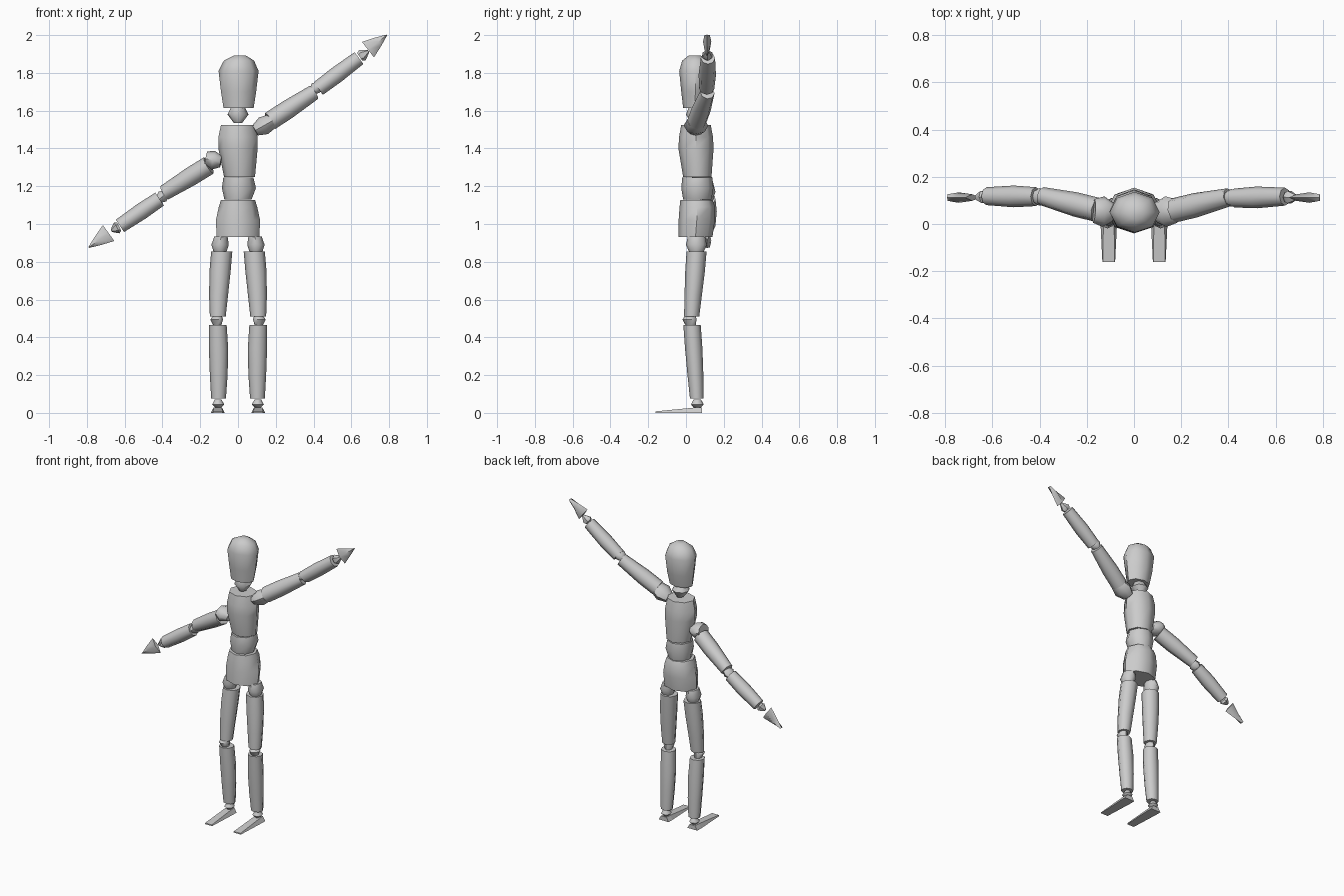
import bpy, bmesh, math
from mathutils import Vector

X, Y = Vector((1, 0, 0)), Vector((0, 1, 0))


def loft(name, rings, a=X, b=Y, sides=8, phase=0.0):
    """Skin capped elliptical rings: (centre, radius along a, radius along b)."""
    bm = bmesh.new()
    loops = []
    for c, ra, rb in rings:
        loops.append([bm.verts.new(Vector(c)
                      + a * ra * math.cos(phase + math.tau * i / sides)
                      + b * rb * math.sin(phase + math.tau * i / sides))
                      for i in range(sides)])
    for lo, hi in zip(loops, loops[1:]):
        for i in range(sides):
            j = (i + 1) % sides
            bm.faces.new((lo[i], lo[j], hi[j], hi[i]))
    bm.faces.new(loops[0])
    bm.faces.new(loops[-1])
    bmesh.ops.recalc_face_normals(bm, faces=bm.faces)
    me = bpy.data.meshes.new(name)
    bm.to_mesh(me)
    bm.free()
    ob = bpy.data.objects.new(name, me)
    bpy.context.collection.objects.link(ob)
    bpy.context.view_layer.objects.active = ob
    ob.select_set(True)
    bpy.ops.object.shade_smooth_by_angle(angle=math.radians(50))
    ob.select_set(False)
    return ob


def upright(name, rings, s=1):
    """Rings given as (z, x, rx, y, ry); s mirrors x."""
    return loft(name, [((s * x, y, z), rx, ry) for z, x, rx, y, ry in rings])


def limb(name, p, q, rings, sides=8, phase=0.0):
    """Loft from p to q; rings are (t, radius in the front plane, radius in depth)."""
    p, q = Vector(p), Vector(q)
    d = (q - p).normalized()
    a = Y.cross(d).normalized()
    return loft(name, [(p.lerp(q, t), ra, rb) for t, ra, rb in rings],
                a, d.cross(a), sides, phase)


# Head, neck and trunk
upright("head", [(1.615, 0.003, .08, .045, .06), (1.70, 0.003, .093, .05, .075),
                 (1.81, 0.003, .106, .05, .086), (1.865, 0.005, .08, .05, .07),
                 (1.893, 0.01, .03, .045, .03)])
upright("neck", [(1.535, 0, .022, .055, .03), (1.58, 0, .056, .055, .055),
                 (1.62, 0, .035, .05, .035)])
upright("chest", [(1.25, .008, .082, .06, .075), (1.40, 0, .104, .053, .093),
                  (1.46, 0, .104, .053, .09), (1.525, 0, .09, .053, .078)])
upright("waist", [(1.13, 0, .072, .06, .075), (1.19, .005, .09, .06, .085),
                  (1.245, .002, .08, .06, .08)])
upright("pelvis", [(.93, 0, .113, .05, .09), (1.02, 0, .117, .057, .096),
                   (1.09, 0, .102, .06, .094), (1.128, 0, .09, .055, .085)])

# Legs and feet
for side, s in (("left", 1), ("right", -1)):
    upright(side + "_hip", [(.855, .095, .035, .055, .04), (.89, .095, .046, .055, .055),
                            (.935, .09, .035, .055, .045)], s)
    upright(side + "_thigh", [(.51, .107, .042, .03, .04), (.62, .103, .05, .038, .046),
                              (.75, .095, .056, .048, .052), (.855, .086, .056, .056, .053)], s)
    upright(side + "_knee", [(.465, .11, .022, .025, .028), (.495, .113, .034, .018, .037),
                             (.515, .108, .022, .025, .028)], s)
    upright(side + "_shin", [(.075, .103, .039, .057, .036), (.20, .102, .047, .05, .042),
                             (.34, .103, .051, .041, .046), (.465, .107, .047, .032, .046)], s)
    upright(side + "_ankle", [(.025, .105, .012, .06, .015), (.045, .105, .032, .06, .034),
                              (.07, .105, .018, .06, .02)], s)
    # Foot: flat wedge with a narrow ridge at the heel
    bm = bmesh.new()
    r = [[bm.verts.new((s * .107 + x, y, z)) for x, z in
          ((-w, 0), (w, 0), (tw, h), (-tw, h))]
         for y, w, tw, h in ((.085, .037, .02, .028), (.045, .037, .022, .028),
                             (-.162, .027, .025, .008))]
    for lo, hi in zip(r, r[1:]):
        for i in range(4):
            bm.faces.new((lo[i], lo[i - 1], hi[i - 1], hi[i]))
    bm.faces.new(r[0])
    bm.faces.new(r[-1])
    bmesh.ops.recalc_face_normals(bm, faces=bm.faces)
    me = bpy.data.meshes.new(side + "_foot")
    bm.to_mesh(me)
    bm.free()
    bpy.context.collection.objects.link(bpy.data.objects.new(side + "_foot", me))

# Arms: one raised, one lowered, as (x, y, z) joint positions
arms = {
    "left": [(.09, .05, 1.495), (.18, .055, 1.545), (.17, .058, 1.545), (.402, .113, 1.697),
             (.39, .11, 1.70), (.435, .112, 1.74), (.425, .11, 1.717), (.64, .116, 1.878),
             (.645, .114, 1.885), (.69, .112, 1.915), (.688, .112, 1.923), (.787, .112, 2.0)],
    "right": [(-.09, .05, 1.33), (-.17, .055, 1.345), (-.155, .06, 1.31), (-.39, .118, 1.165),
              (-.375, .115, 1.165), (-.425, .115, 1.125), (-.415, .116, 1.132), (-.625, .118, .99),
              (-.63, .116, .985), (-.67, .112, .965), (-.685, .112, .952), (-.79, .112, .876)],
}
for side, p in arms.items():
    limb(side + "_shoulder", p[0], p[1], [(0, .03, .04), (.5, .05, .065), (1, .04, .05)])
    limb(side + "_upper_arm", p[2], p[3], [(0, .05, .052), (.4, .05, .052), (1, .041, .039)])
    limb(side + "_elbow", p[4], p[5], [(0, .018, .025), (.5, .033, .038), (1, .018, .025)])
    limb(side + "_forearm", p[6], p[7], [(0, .041, .04), (.45, .044, .046), (1, .039, .038)])
    limb(side + "_wrist", p[8], p[9], [(0, .025, .022), (.3, .032, .03), (1, .008, .01)], 6)
    limb(side + "_hand", p[10], p[11], [(0, .052, .014), (.55, .027, .022), (1, .003, .014)], 4)
